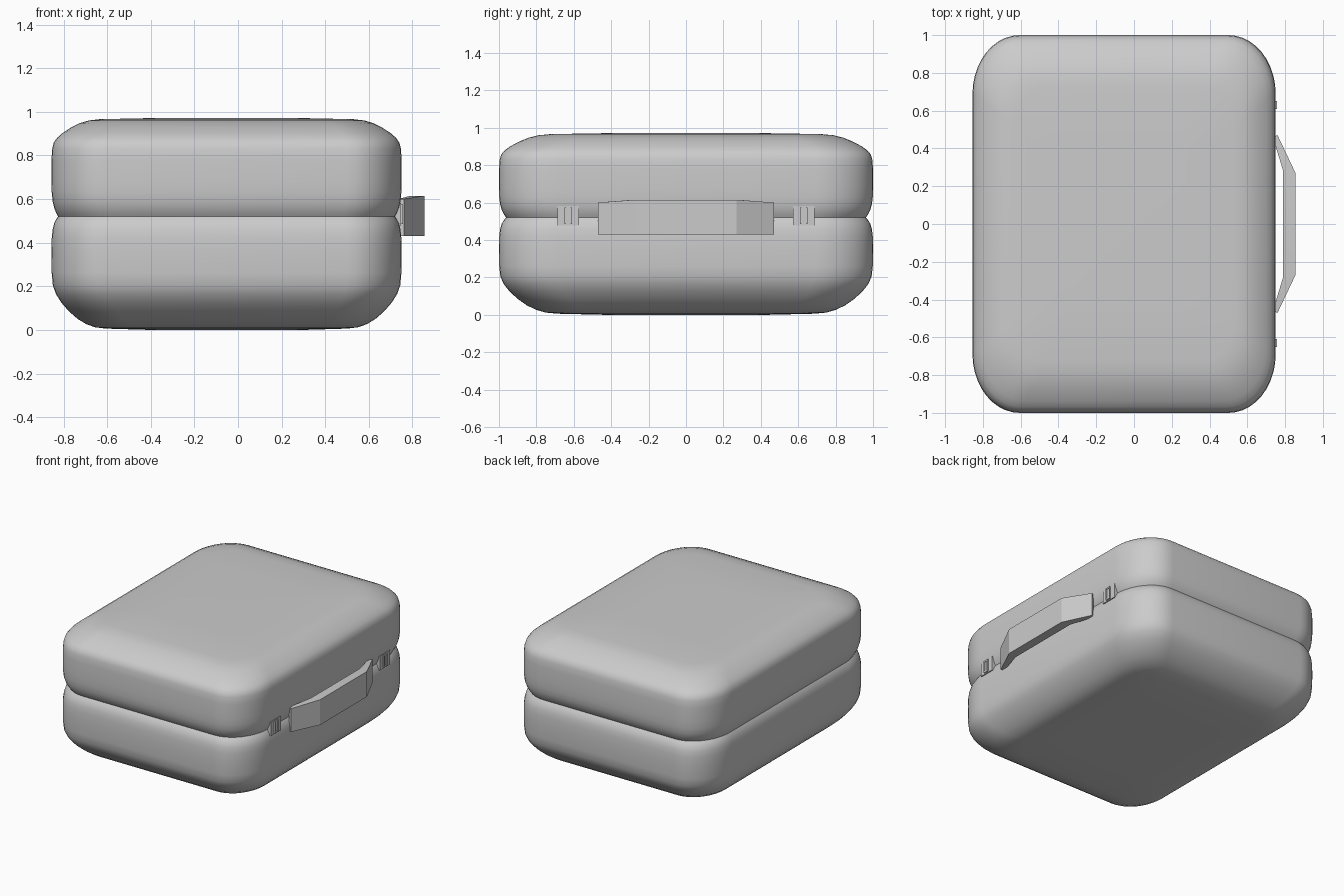
import bpy, bmesh, math

if "Cube" in bpy.data.objects:
    bpy.data.objects.remove(bpy.data.objects["Cube"])

CX, HX, HY = -0.0525, 0.8025, 1.0   # case centre and half sizes
SEG = 10                            # segments per rounded corner


def finish(name, bm, angle=35):
    bmesh.ops.recalc_face_normals(bm, faces=bm.faces[:])
    me = bpy.data.meshes.new(name)
    bm.to_mesh(me)
    bm.free()
    ob = bpy.data.objects.new(name, me)
    bpy.context.collection.objects.link(ob)
    bpy.ops.object.select_all(action='DESELECT')
    ob.select_set(True)
    bpy.context.view_layer.objects.active = ob
    bpy.ops.object.shade_smooth_by_angle(angle=math.radians(angle))
    return ob


def outline(inset):
    """Rounded rectangle of the case, pulled in by inset."""
    hx, hy = HX - inset, HY - 1.25 * inset
    rx, ry = 0.25 - 0.4 * inset, 0.31 - 0.45 * inset
    pts = []
    for q, (sx, sy) in enumerate([(1, 1), (-1, 1), (-1, -1), (1, -1)]):
        for i in range(SEG + 1):
            a = math.pi / 2 * (q + i / SEG)
            pts.append((CX + sx * (hx - rx) + rx * math.cos(a),
                        sy * (hy - ry) + ry * math.sin(a)))
    return pts


def shell(name, profile):
    """Stack outlines from the seam outwards and cap the last one."""
    bm = bmesh.new()
    prev = None
    for inset, z in profile:
        ring = [bm.verts.new((x, y, z)) for x, y in outline(inset)]
        if prev:
            n = len(ring)
            for i in range(n):
                j = (i + 1) % n
                bm.faces.new((prev[i], prev[j], ring[j], ring[i]))
        prev = ring
    bm.faces.new(prev)
    ob = finish(name, bm)
    return ob


def box(bm, x0, x1, y0, y1, z0, z1):
    vs = bmesh.ops.create_cube(bm, size=1)['verts']
    for v in vs:
        v.co = ((x0 + x1) / 2 + v.co.x * (x1 - x0),
                (y0 + y1) / 2 + v.co.y * (y1 - y0),
                (z0 + z1) / 2 + v.co.z * (z1 - z0))


# Case halves: (inset, height) profiles meeting at the seam groove
shell("case_base", [(0.03, 0.52), (0.022, 0.508), (0.012, 0.488), (0.005, 0.46),
                    (0.001, 0.42), (0, 0.36), (0.001, 0.26), (0.006, 0.205),
                    (0.02, 0.165), (0.045, 0.125), (0.08, 0.085), (0.12, 0.05),
                    (0.16, 0.026), (0.2, 0.012), (0.25, 0.006), (0.45, 0.0)])
shell("case_lid", [(0.03, 0.52), (0.022, 0.535), (0.012, 0.56), (0.005, 0.59),
                   (0.001, 0.63), (0, 0.68), (0, 0.78), (0.003, 0.83),
                   (0.01, 0.858), (0.025, 0.88), (0.05, 0.902), (0.09, 0.928),
                   (0.13, 0.948), (0.17, 0.96), (0.22, 0.966), (0.45, 0.971)])

# Faceted carrying handle: cross-sections (y, inner x, outer x, top z)
bm = bmesh.new()
prev = None
sections = [(-0.47, -0.46, 0.735, 0.76, 0.6), (-0.27, -0.28, 0.79, 0.855, 0.615),
            (0.27, 0.28, 0.79, 0.855, 0.615), (0.47, 0.46, 0.735, 0.76, 0.6)]
for yo, yi, xi, xo, zt in sections:
    ring = [bm.verts.new(p) for p in ((xi, yi, 0.43), (xo, yo, 0.43),
                                      (xo, yo, zt), (xi, yi, zt))]
    if prev:
        for i in range(4):
            j = (i + 1) % 4
            bm.faces.new((prev[i], prev[j], ring[j], ring[i]))
    else:
        bm.faces.new(ring)
    prev = ring
bm.faces.new(prev)
finish("carry_handle", bm, 15)

# Latches on both sides of the handle: plate, raised frame and inner tab
for side, y in (("left", -0.63), ("right", 0.63)):
    bm = bmesh.new()
    box(bm, 0.71, 0.748, y - 0.058, y + 0.058, 0.478, 0.582)
    finish("latch_plate_" + side, bm)
    bm = bmesh.new()
    for s in (-1, 1):
        box(bm, 0.73, 0.757, y + s * 0.016 - 0.004, y + s * 0.016 + 0.004, 0.485, 0.575)
        zc = 0.53 + s * 0.04
        box(bm, 0.73, 0.756, y - 0.019, y + 0.019, zc - 0.005, zc + 0.005)
    box(bm, 0.73, 0.751, y - 0.012, y + 0.012, 0.495, 0.565)
    finish("latch_clasp_" + side, bm)
